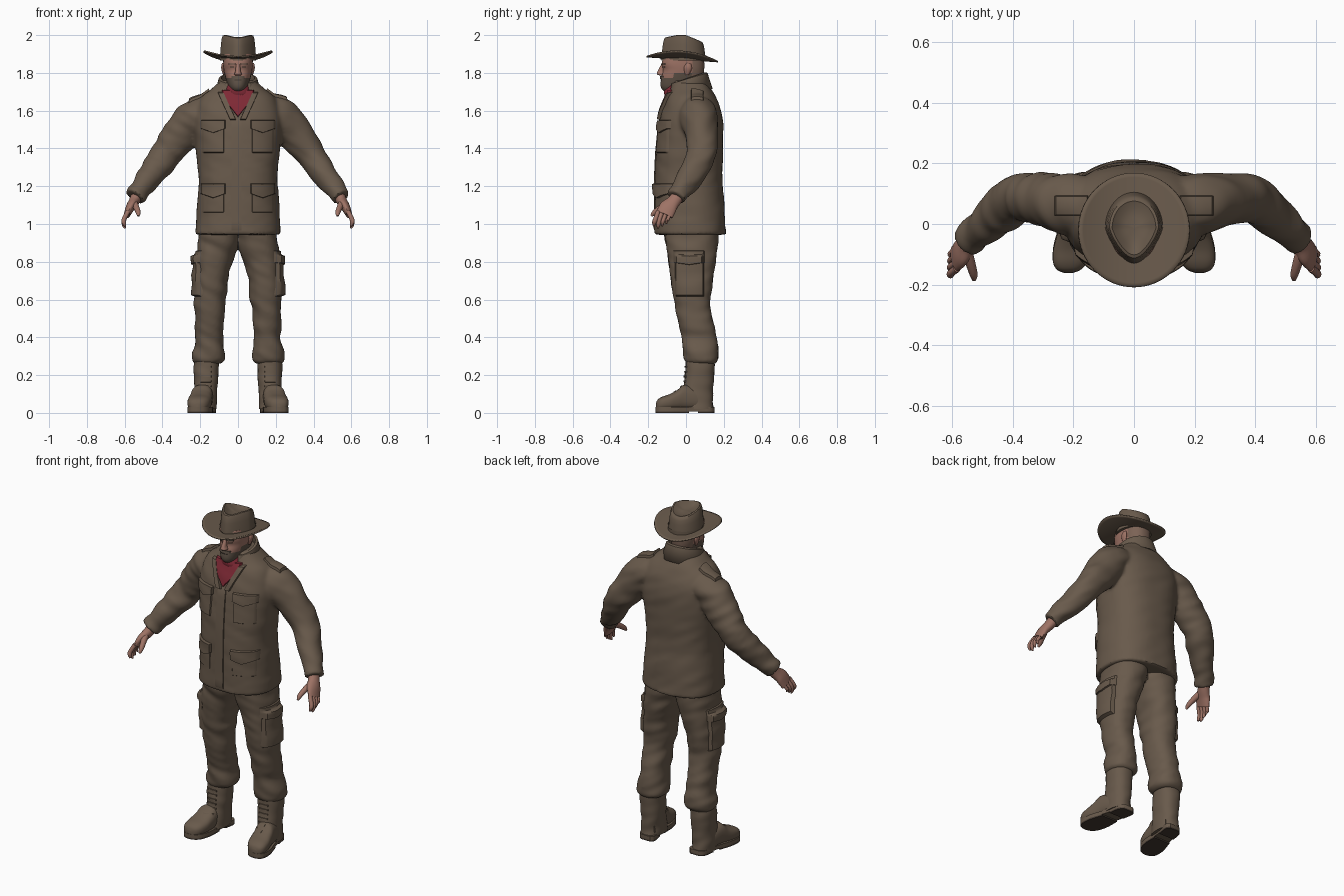
import bpy, bmesh, math
from mathutils import Vector, noise
from mathutils.bvhtree import BVHTree

if "Cube" in bpy.data.objects:
    bpy.data.objects.remove(bpy.data.objects["Cube"])
made = []

def material(name, rgb):
    m = bpy.data.materials.new(name)
    m.use_nodes = True
    m.diffuse_color = (*rgb, 1)
    m.node_tree.nodes["Principled BSDF"].inputs["Base Color"].default_value = (*rgb, 1)
    return m

CLOTH = material("brown cloth", (.14, .102, .071))
SKIN = material("skin", (.34, .17, .13))
RED = material("red scarf", (.21, .022, .035))
HAIR = material("grey brown beard", (.115, .085, .063))
CROP = material("cropped hair", (.2, .125, .092))
DARK = material("dark trim", (.055, .04, .03))

def finish(name, bm, mats):
    me = bpy.data.meshes.new(name)
    bm.to_mesh(me)
    bm.free()
    for m in mats if isinstance(mats, list) else [mats]:
        me.materials.append(m)
    ob = bpy.data.objects.new(name, me)
    bpy.context.collection.objects.link(ob)
    made.append(ob)
    return ob

def make(name, verts, faces, mats, rule=None, face_dir=None):
    bm = bmesh.new()
    vs = [bm.verts.new(v) for v in verts]
    for f in faces:
        bm.faces.new([vs[i] for i in f])
    bmesh.ops.recalc_face_normals(bm, faces=bm.faces)
    if face_dir and sum(f.normal.dot(face_dir) for f in bm.faces) < 0:
        bmesh.ops.reverse_faces(bm, faces=bm.faces)
    for f in bm.faces if rule else []:
        f.material_index = rule(f.calc_center_median())
    return finish(name, bm, mats)

def fuse(name, parts, mat, size=.01):
    """Weld overlapping parts into one soft skin."""
    bm = bmesh.new()
    for o in parts:
        bm.from_mesh(o.data)
        made.remove(o)
        bpy.data.objects.remove(o)
    ob = finish(name, bm, mat)
    ob.modifiers.new("weld", "REMESH").voxel_size = size
    soft = ob.modifiers.new("soften", "SMOOTH")
    soft.factor, soft.iterations = .5, 5
    ob.data = bpy.data.meshes.new_from_object(ob.evaluated_get(bpy.context.evaluated_depsgraph_get()))
    ob.modifiers.clear()
    ob.data.materials.clear()
    ob.data.materials.append(mat)
    return ob

def skin(name, rings, mats, rule=None, closed=True, caps=True):
    n, m = len(rings[0]), len(rings)
    faces = [(i * n + j, i * n + (j + 1) % n, (i + 1) * n + (j + 1) % n, (i + 1) * n + j)
             for i in range(m - 1) for j in range(n if closed else n - 1)]
    if caps:
        faces += [tuple(range(n)), tuple(range((m - 1) * n, m * n))]
    return make(name, [p for r in rings for p in r], faces, mats, rule)

def spline(rows, k):
    out = []
    for i in range(len(rows) - 1):
        p = [rows[max(0, min(len(rows) - 1, i + d))] for d in (-1, 0, 1, 2)]
        for t in (j / k for j in range(k)):
            out.append([b + .5 * t * (c - a + t * (2*a - 5*b + 4*c - d + t * (3*(b - c) + d - a)))
                        for a, b, c, d in zip(*p)])
    return out + [list(rows[-1])]

def ring(c, a, b, p, n, fold):
    pts = []
    for t in (math.tau * i / n for i in range(n)):
        co, si = math.cos(t), math.sin(t)
        d = a * math.copysign(abs(co) ** (2 / p), co) + b * math.copysign(abs(si) ** (2 / p), si)
        q = c + d
        pts.append(q + d.normalized() * fold * noise.noise(Vector((q.x * 7, q.y * 7, q.z * 20 + q.x * 9))))
    return pts

def stack(name, rows, mat, s=1, p=2.3, fold=0, n=40, k=6, rule=None):
    """Horizontal sections: z, x low, x high, y front, y back."""
    return skin(name, [ring(Vector((s * (x0 + x1) / 2, (y0 + y1) / 2, z)), Vector(((x1 - x0) / 2, 0, 0)),
                            Vector((0, (y1 - y0) / 2, 0)), p, n, fold)
                       for z, x0, x1, y0, y1 in spline(rows, k)], mat, rule)

def tube(name, rows, mat, s=1, ref=(0, 1, 0), fold=0, n=20, k=5):
    """Sections square to a path: x, y, z, radius along ref, other radius."""
    rows = spline(rows, k)
    pts = [Vector((s * r[0], r[1], r[2])) for r in rows]
    rings = []
    for i, r in enumerate(rows):
        t = (pts[min(i + 1, len(pts) - 1)] - pts[max(i - 1, 0)]).normalized()
        a = Vector(ref)
        a = (a - t * a.dot(t)).normalized()
        rings.append(ring(pts[i], a * r[3], t.cross(a) * r[4], 2, n, fold))
    return skin(name, rings, mat)

def patch(name, mat, targets, d, place, u0, u1, top, bottom, point=0, thick=.012):
    """Raised plate that follows the surface beneath it."""
    d = Vector(d)
    trees = [BVHTree.FromPolygons([v.co for v in o.data.vertices],
                                  [q.vertices[:] for q in o.data.polygons]) for o in targets]
    cuts = [0, .04] + [i / 10 for i in range(1, 10)] + [.96, 1]
    n, verts = len(cuts), []
    for v in cuts:
        for u in cuts:
            low = bottom - point * (1 - abs(2 * u - 1))
            q = Vector(place(u0 + (u1 - u0) * u, top + (low - top) * v))
            hits = [h for h in (t.ray_cast(q, d) for t in trees) if h[0]]
            hit = min(hits, key=lambda h: h[3])[0] if hits else trees[0].find_nearest(q)[0]
            verts.append(hit - d * (-.003 if u in (0, 1) or v in (0, 1) else thick))
    return make(name, verts, [(i*n + j, i*n + j + 1, (i+1)*n + j + 1, (i+1)*n + j)
                              for i in range(n - 1) for j in range(n - 1)], mat, face_dir=-d)

def thicken(ob, amount):
    mod = ob.modifiers.new("thickness", "SOLIDIFY")
    mod.thickness, mod.offset = amount, 0

FRONT, DOWN = (0, 1, 0), (0, 0, -1)
front = lambda u, v: (u, -1, v)

# Jacket with sleeves, and trousers
body = stack("body", [(z, -x, x, a, b) for z, x, a, b in [
    (.943, .226, -.167, .212), (1.1, .217, -.165, .202), (1.25, .21, -.164, .192),
    (1.4, .222, -.157, .196), (1.53, .232, -.142, .197), (1.61, .222, -.124, .184),
    (1.67, .195, -.103, .158), (1.715, .14, -.085, .135), (1.76, .09, -.07, .11)]],
    CLOTH, fold=.005, n=64, p=2.4)
sleeves = [tube("sleeve", [
    (.1, .05, 1.61, .09, .07), (.2, .062, 1.583, .1, .092), (.25, .072, 1.54, .094, .1),
    (.31, .083, 1.47, .086, .094), (.39, .08, 1.36, .079, .081), (.465, .02, 1.253, .069, .067),
    (.52, -.028, 1.178, .055, .054), (.547, -.052, 1.14, .055, .053)],
    CLOTH, s, fold=.012, n=36, k=8) for s in (1, -1)]
jacket = fuse("jacket", [body] + sleeves, CLOTH)
trousers = fuse("trousers", [stack("leg", [
    (1, -.02, .2, -.12, .17), (.9, -.006, .214, -.107, .168), (.8, .03, .222, -.09, .158),
    (.7, .052, .228, -.08, .142), (.58, .068, .232, -.062, .128), (.48, .078, .228, -.042, .144),
    (.38, .078, .226, -.02, .166), (.31, .07, .246, -.013, .17), (.278, .072, .248, -.008, .167),
    (.26, .092, .23, .008, .15)], CLOTH, s, fold=.01, n=44, k=8) for s in (1, -1)], CLOTH, .009)
patch("front_placket", CLOTH, [jacket], FRONT, front, -.036, .02, 1.57, .955, 0, .005)

# Collar folded outward around the neck
rows = [[], [], [], []]
for i in range(33):
    t = (i / 16 - 1) * 2.6
    f = (1 - math.cos(t)) / 2
    for row, (r, z) in zip(rows, [(.085, 1.7 - .1 * f), (.09, 1.8 - .06 * f),
                                  (.099, 1.797 - .06 * f), (.125, 1.715 - .09 * f)]):
        row.append(Vector((r * math.sin(t), .012 + r * math.cos(t), z)))
thicken(skin("collar", rows, CLOTH, closed=False, caps=False), .008)

# Scarf
stack("scarf_neck", [(1.62, -.085, .085, -.1, .08), (1.69, -.078, .078, -.118, .08),
                     (1.74, -.064, .064, -.1, .075)], RED, fold=.012)
patch("scarf_front", RED, [jacket], FRONT, front, -.085, .085, 1.71, 1.675, .11, .016)

# Head with beard and cropped hair
def face_rule(c):
    if c.y > .03:
        return 2 if c.z > 1.75 else 0
    return 1 if 1.69 < c.z < (1.8 if c.y > -.07 else 1.775) else 0

head = stack("head", [(1.6, -.06, .06, -.05, .08), (1.68, -.056, .056, -.06, .08),
                      (1.703, -.042, .042, -.115, .08), (1.73, -.054, .054, -.134, .085),
                      (1.78, -.068, .068, -.13, .092), (1.815, -.075, .075, -.122, .096),
                      (1.85, -.078, .078, -.128, .097), (1.9, -.078, .078, -.115, .092)],
             [SKIN, HAIR, CROP], rule=face_rule, n=48)
stack("nose", [(1.785, -.012, .012, -.135, -.11), (1.793, -.02, .02, -.154, -.105),
               (1.81, -.014, .014, -.15, -.105), (1.845, -.011, .011, -.131, -.105)], SKIN, n=16)
patch("moustache", HAIR, [head], FRONT, front, -.036, .036, 1.784, 1.768, 0, .007)
patch("mouth", DARK, [head], FRONT, front, -.02, .02, 1.764, 1.76, 0, .002)

# Hat crown with a sunken teardrop top
rings = []
for sc, z in [(1, 1.865), (.98, 1.9), (.94, 1.95), (.9, 1.982), (.84, 1.998), (.75, 2),
              (.55, 1.98), (.3, 1.968), (.05, 1.966)]:
    rings.append([])
    for t in (math.tau * i / 48 for i in range(48)):
        y, lift = -.013 + .118 * sc * math.cos(t), (z - 1.865) / .13
        rings[-1].append(Vector((.096 * sc * math.sin(t) * (1 - .34 * max(0, -math.cos(t))), y,
                                 z - lift * (.4 * max(0, y) + .2 * max(0, -.05 - y)))))
skin("hat_crown", rings, CLOTH)
skin("hat_band", [[Vector((p.x * 1.03, p.y * 1.03, z)) for p in rings[0]]
                  for z in (1.872, 1.892)], CLOTH, caps=False)

# Hat brim, raised at the sides
rings = []
for r in (.07 + .0148 * k for k in range(9)):
    flat = [(r * math.sin(math.tau * i / 64), r * math.cos(math.tau * i / 64)) for i in range(64)]
    rings.append([Vector((x * .97, y - .02, 1.873 + 1.15 * x * x - .07 * y)) for x, y in flat])
thicken(skin("hat_brim", rings, CLOTH, caps=False), .008)

for s, side in ((1, "left"), (-1, "right")):
    fx = lambda u, v: (s * u, -1, v)
    # Face details
    tube(side + "_ear", [(.072, .005, 1.79, .01, .007), (.079, .01, 1.825, .021, .01),
                         (.077, .015, 1.85, .012, .008)], SKIN, s, n=12)
    patch(side + "_eye", DARK, [head], FRONT, fx, .02, .043, 1.834, 1.828, 0, .002)
    patch(side + "_brow", HAIR, [head], FRONT, fx, .014, .05, 1.851, 1.844, 0, .007)

    # Hand
    tube(side + "_palm", [(.53, -.035, 1.16, .036, .032), (.55, -.064, 1.12, .036, .028),
                          (.57, -.094, 1.088, .047, .024), (.588, -.114, 1.048, .046, .017)], SKIN, s)
    tube(side + "_thumb", [(.553, -.085, 1.115, .02, .02), (.537, -.135, 1.085, .016, .016),
                           (.528, -.168, 1.06, .013, .013), (.527, -.184, 1.042, .006, .006)],
         SKIN, s, (1, 0, 0), n=12)
    for i, finger in enumerate(("index", "middle", "ring", "little")):
        y, r, z = -.147 + .022 * i, .0125 - .001 * i, .985 + .012 * abs(i - 1)
        tube(f"{side}_{finger}_finger", [(.583, y, 1.065, r, r), (.603, y - .015, 1.025, r, r),
             (.604, y - .021, z + .01, r * .9, r * .9), (.598, y - .023, z - .008, r * .4, r * .4)],
             SKIN, s, n=12)

    # Lapel, jacket pockets and shoulder strap
    patch(side + "_lapel", CLOTH, [jacket], FRONT,
          lambda u, v: (s * (u + .45 * (v - 1.56)), -1, v), .014, .046, 1.7, 1.55, 0, .018)
    for name, top, flap, low, deep in (("chest", 1.55, 1.505, 1.375, .008), ("waist", 1.215, 1.16, 1.06, .004)):
        patch(f"{side}_{name}_pocket", CLOTH, [jacket], FRONT, fx, .072, .19, flap + .01, low, 0, deep)
        patch(f"{side}_{name}_flap", CLOTH, [jacket], FRONT, fx, .065, .198, top, flap, .024, .018)
    patch(side + "_shoulder_strap", CLOTH, [jacket], DOWN,
          lambda u, v: (s * u, v, 3), .15, .262, .094, .027, 0, .014)

    # Cargo pocket
    flat = lambda u, v: (s * 2, u, v)
    cargo = patch(side + "_cargo_pocket", CLOTH, [trousers], (-s, 0, 0), flat, -.06, .095, .84, .615, 0, .02)
    patch(side + "_cargo_flap", CLOTH, [cargo, trousers], (-s, 0, 0), flat, -.067, .1, .86, .795, .012, .009)

    # Boot
    out = lambda y: .165 + .17 * (.14 - y)
    shaft = stack(side + "_boot_upper", [(.3, .1, .234, .0, .15), (.22, .102, .234, -.004, .15),
        (.13, .108, .23, -.012, .144), (.06, .112, .23, -.025, .142), (.02, .113, .23, -.03, .146)],
        CLOTH, s, fold=.005)
    foot = skin(side + "_boot_foot", [
        ring(Vector((s * out(y), y, .014 + h / 2)), Vector((w, 0, 0)), Vector((0, 0, h / 2)), 2.6, 28, 0)
        for y, w, h in spline([(.12, .045, .09), (.05, .054, .12), (-.01, .057, .135), (-.045, .06, .108),
        (-.085, .063, .086), (-.125, .057, .072), (-.15, .04, .056), (-.16, .015, .035)], 4)], CLOTH)
    outline = spline([(.15, .03), (.125, .05), (.04, .05), (-.06, .064), (-.12, .058),
                      (-.15, .04), (-.162, .012)], 4)
    plan = [(out(y) + w, y) for y, w in outline] + [(out(y) - w, y) for y, w in reversed(outline)]
    skin(side + "_boot_sole", [[Vector((s * x, y, z)) for x, y in plan] for z in (.008, .03)], CLOTH)
    for name, a, b in (("heel", .15, .06), ("tread", .02, -.17)):
        skin(f"{side}_boot_{name}", [[Vector((s * x, y, z)) for x, y in plan if b <= y <= a]
                                     for z in (0, .009)], DARK)
    for z in (.11 + .026 * i for i in range(6)):
        patch(side + "_boot_lace", CLOTH, [shaft, foot], FRONT, fx, .14, .2, z + .009, z, 0, .005)

# Shade smoothly while keeping sharp edges
bpy.ops.object.select_all(action="DESELECT")
for ob in made:
    ob.select_set(True)
bpy.context.view_layer.objects.active = made[0]
bpy.ops.object.shade_smooth_by_angle(angle=math.radians(40))
